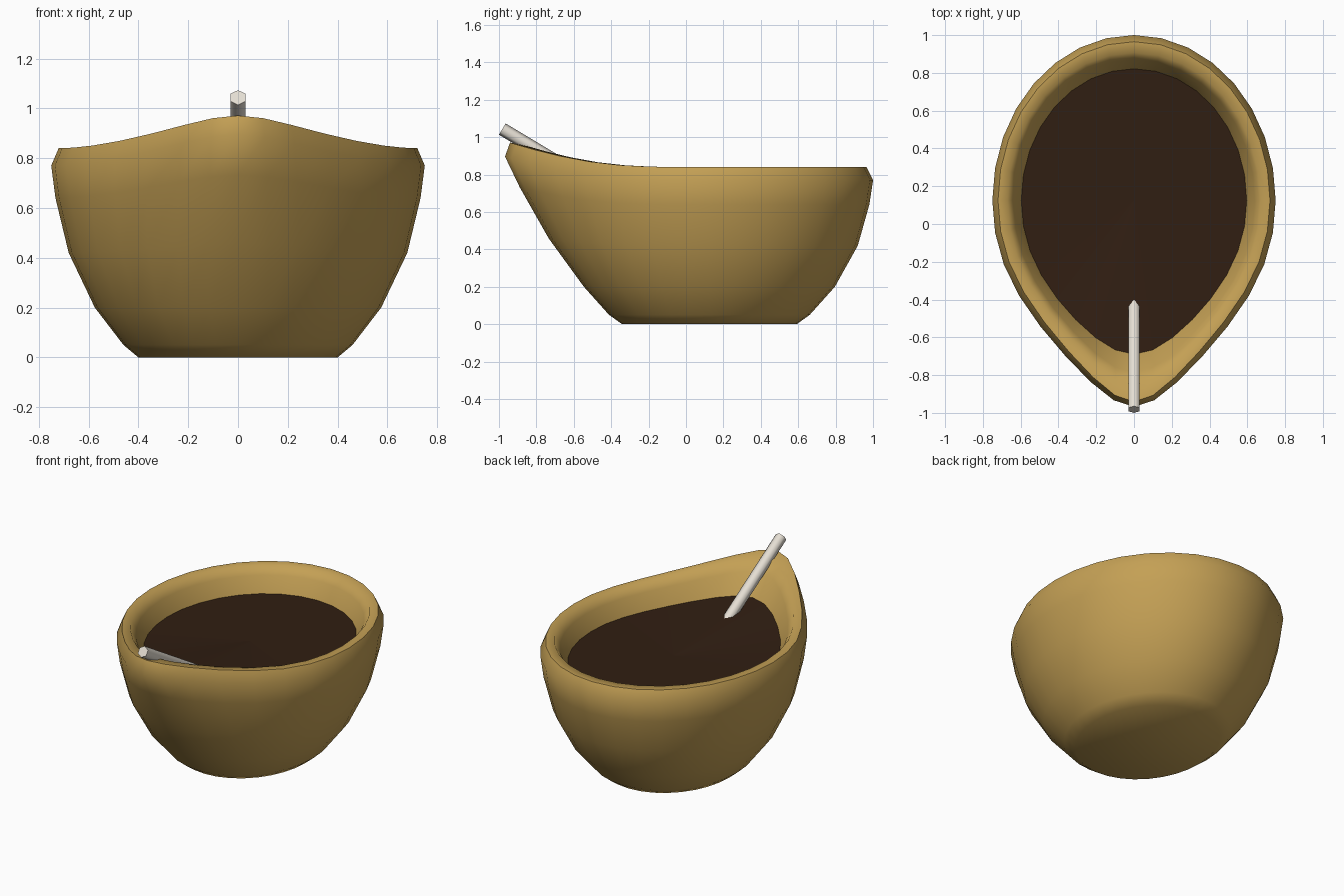
import bpy, bmesh, math

if "Cube" in bpy.data.objects:
    bpy.data.objects.remove(bpy.data.objects["Cube"])

SEG = 32
CY = 0.125       # centre of the oval
STRETCH = 1.167  # oval length / width


def material(name, rgb):
    m = bpy.data.materials.new(name)
    m.diffuse_color = (*rgb, 1)
    m.use_nodes = True
    m.node_tree.nodes["Principled BSDF"].inputs["Base Color"].default_value = m.diffuse_color
    return m


def shaped(r, z, i):
    """Point on an oval ring, pulled forward and up into the spout."""
    a = 2 * math.pi * i / SEG
    w = max(0, math.cos(a)) ** 4.3
    s = min(1, max(0, (z - 0.22) / 0.62))
    k = w * s * (r / 0.75) ** 2
    x = r * math.sin(a) * (1 - 0.33 * k)
    y = CY - r * STRETCH * math.cos(a) - 0.245 * k
    return (x, y, z + 0.142 * k)


def ring_mesh(name, profile, mat, cap_start=True):
    bm = bmesh.new()
    rings = [[bm.verts.new(shaped(r, z, i)) for i in range(SEG)] for r, z in profile]
    for lo, hi in zip(rings, rings[1:]):
        for i in range(SEG):
            j = (i + 1) % SEG
            bm.faces.new((lo[i], lo[j], hi[j], hi[i]))
    # close both ends
    if cap_start:
        bm.faces.new(rings[0][::-1])
    top = bm.verts.new((0, CY, profile[-1][1]))
    for i in range(SEG):
        bm.faces.new((rings[-1][i], rings[-1][(i + 1) % SEG], top))
    if cap_start:
        bmesh.ops.recalc_face_normals(bm, faces=bm.faces)
    me = bpy.data.meshes.new(name)
    bm.to_mesh(me)
    bm.free()
    ob = bpy.data.objects.new(name, me)
    bpy.context.collection.objects.link(ob)
    me.materials.append(mat)
    return ob


def smooth(ob, deg):
    bpy.ops.object.select_all(action='DESELECT')
    ob.select_set(True)
    bpy.context.view_layer.objects.active = ob
    bpy.ops.object.shade_smooth_by_angle(angle=math.radians(deg))


gold = material("gourd_tan", (0.55, 0.35, 0.09))
brown = material("dark_liquid", (0.03, 0.013, 0.006))
ivory = material("straw_ivory", (0.78, 0.73, 0.65))

# Bowl: outer wall, rounded rim, inner wall
bowl = ring_mesh("bowl", [
    (0.40, 0), (0.46, 0.05), (0.575, 0.20), (0.68, 0.42), (0.733, 0.64),
    (0.75, 0.77), (0.72, 0.84), (0.67, 0.84), (0.64, 0.79), (0.59, 0.67),
    (0.52, 0.42), (0.40, 0.20), (0.30, 0.12)], gold)
smooth(bowl, 60)

# Liquid surface, following the same spout shape
ring_mesh("liquid", [(0.597, 0.69)], brown, cap_start=False)

# Six-sided straw resting in the spout
tilt = math.radians(31)
length = 0.75
bpy.ops.mesh.primitive_cylinder_add(
    vertices=6, radius=0.035, depth=length,
    location=(0, -0.982 + math.cos(tilt) * length / 2, 1.043 - math.sin(tilt) * length / 2),
    rotation=(math.pi / 2 - tilt, 0, 0))
straw = bpy.context.object
straw.name = "straw"
straw.data.materials.append(ivory)
smooth(straw, 65)
